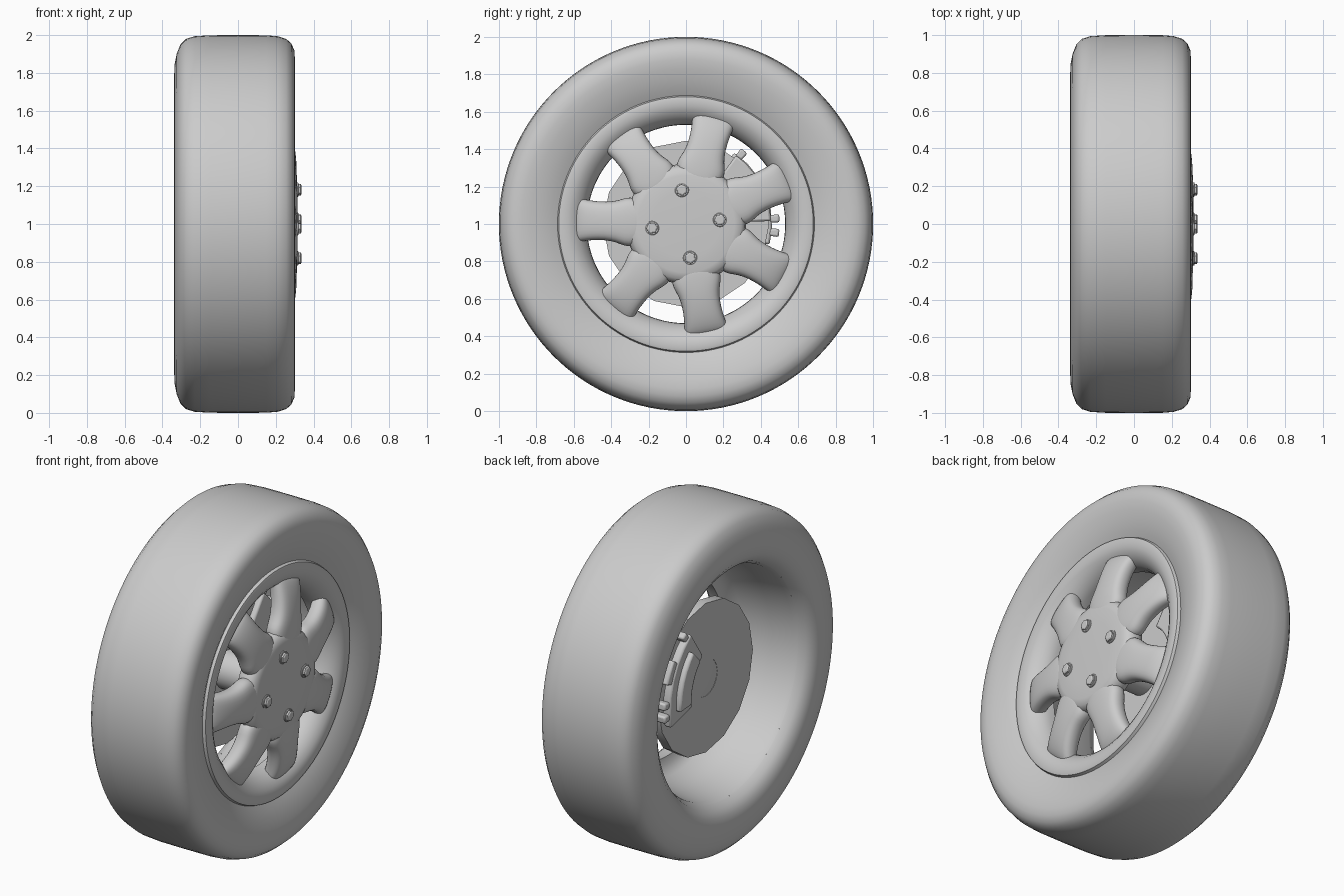
import bpy, bmesh
from math import cos, sin, pi, radians

if "Cube" in bpy.data.objects:
    bpy.data.objects.remove(bpy.data.objects["Cube"])

def finish(name, bm, angle=35, bevel=0, subsurf=0):
    bmesh.ops.recalc_face_normals(bm, faces=bm.faces)
    me = bpy.data.meshes.new(name)
    bm.to_mesh(me)
    bm.free()
    ob = bpy.data.objects.new(name, me)
    ob.location.z = 1
    bpy.context.collection.objects.link(ob)
    if bevel:
        m = ob.modifiers.new("bevel", 'BEVEL')
        m.width, m.segments = bevel, 2
    if subsurf:
        m = ob.modifiers.new("smooth", 'SUBSURF')
        m.levels = m.render_levels = subsurf
    bpy.ops.object.select_all(action='DESELECT')
    ob.select_set(True)
    bpy.context.view_layer.objects.active = ob
    if angle:
        bpy.ops.object.shade_smooth_by_angle(angle=radians(angle))
    return ob

def loft(bm, rings, closed=False, caps=False):
    rings = [[bm.verts.new(p) for p in r] for r in rings]
    n = len(rings[0])
    pairs = list(zip(rings, rings[1:])) + ([(rings[-1], rings[0])] if closed else [])
    for a, b in pairs:
        for i in range(n):
            j = (i + 1) % n
            bm.faces.new((a[i], a[j], b[j], b[i]))
    if caps:
        bm.faces.new(rings[0])
        bm.faces.new(rings[-1])

def lathe(name, profile, segs=96, closed=False, caps=False, angle=35, phase=0.0, at=(0, 0)):
    """Revolve (x, radius) points around the x axis."""
    bm = bmesh.new()
    loft(bm, [[(x, at[0] + r * cos(phase + 2 * pi * i / segs), at[1] + r * sin(phase + 2 * pi * i / segs))
               for i in range(segs)] for x, r in profile], closed, caps)
    return finish(name, bm, angle)

def sector(name, x0, x1, r0, r1, a0, a1, steps=6, bevel=0.012):
    """Plate shaped like a slice of a ring, thick along x."""
    angs = [radians(a0 + (a1 - a0) * i / steps) for i in range(steps + 1)]
    bm = bmesh.new()
    loft(bm, [[(x, r * cos(a), r * sin(a)) for x, r in
               ((x0, r0), (x1, r0), (x1, r1), (x0, r1))] for a in angs], caps=True)
    return finish(name, bm, 30, bevel)

# tyre
lathe("tire", [(-0.265, 0.68), (-0.30, 0.70), (-0.328, 0.74), (-0.338, 0.79), (-0.335, 0.85),
               (-0.325, 0.90), (-0.305, 0.95), (-0.275, 0.98), (-0.23, 0.994), (-0.15, 0.999),
               (0, 1.0), (0.15, 0.999), (0.21, 0.994), (0.255, 0.98), (0.283, 0.955),
               (0.298, 0.92), (0.301, 0.88), (0.295, 0.83), (0.28, 0.77), (0.262, 0.72), (0.245, 0.685)],
      128, angle=50)

# rim barrel and front lip
lathe("rim", [(-0.265, 0.68), (-0.24, 0.668), (-0.1, 0.65), (0.07, 0.62), (0.11, 0.57), (0.12, 0.53),
              (0.16, 0.532), (0.20, 0.545), (0.235, 0.575), (0.255, 0.605), (0.263, 0.63),
              (0.266, 0.665), (0.262, 0.68), (0.245, 0.687)], 112, angle=50)

# central hub plate
lathe("wheel_hub", [(0.18, 0.02), (0.18, 0.27), (0.20, 0.305), (0.24, 0.322), (0.28, 0.315),
                    (0.303, 0.295), (0.311, 0.26), (0.315, 0.18), (0.316, 0.02)], 64, caps=True, angle=50)

# seven rounded spokes: (radius, half width, middle x, half depth)
stations = [(0.20, 0.09, 0.25, 0.062), (0.28, 0.135, 0.25, 0.062), (0.325, 0.132, 0.249, 0.062),
            (0.37, 0.112, 0.247, 0.061), (0.43, 0.103, 0.24, 0.06), (0.50, 0.106, 0.225, 0.06),
            (0.55, 0.114, 0.207, 0.06), (0.585, 0.122, 0.19, 0.058), (0.61, 0.125, 0.165, 0.055)]

def power(v):
    return (abs(v) ** 0.72) * (1 if v >= 0 else -1)

for k in range(7):
    a = radians(75) + 2 * pi * k / 7
    bm = bmesh.new()
    rings = []
    for r, w, xm, d in stations:
        ring = []
        for i in range(16):
            t = 2 * pi * i / 16
            s = w * power(cos(t))
            ring.append((xm + d * power(sin(t)), r * cos(a) - s * sin(a), r * sin(a) + s * cos(a)))
        rings.append(ring)
    loft(bm, rings, caps=True)
    finish("spoke", bm, 60, subsurf=1)

# four hexagonal lug bolts with a collar
for k in range(4):
    a = radians(7) + k * pi / 2
    p = (0.183 * cos(a), 0.183 * sin(a))
    lathe("bolt_collar", [(0.30, 0.038), (0.318, 0.038), (0.321, 0.034)], 16, caps=True, at=p)
    lathe("lug_bolt", [(0.30, 0.032), (0.332, 0.031), (0.337, 0.022)], 6, caps=True, angle=0, at=p, phase=a)

# brake disc and its hub boss
lathe("brake_disc", [(-0.13, 0.11), (-0.13, 0.445), (-0.07, 0.445), (-0.07, 0.11)], 16, closed=True,
      angle=30, phase=pi / 2)
lathe("axle_boss", [(-0.136, 0.01), (-0.134, 0.06), (-0.128, 0.112), (0.0, 0.112), (0.19, 0.112)],
      24, caps=True, angle=40)

# brake caliper: two pads, and bridges over the disc edge
sector("caliper_back_plate", -0.215, -0.165, 0.25, 0.46, -14, 56)
sector("caliper_back_housing", -0.245, -0.20, 0.29, 0.40, -4, 46)
sector("caliper_front_plate", -0.055, -0.015, 0.27, 0.455, 2, 54)
for a0, a1 in ((-8, -3), (1, 6), (18, 34), (49, 54)):
    sector("caliper_bridge", -0.21, -0.02, 0.45, 0.50, a0, a1, 2, 0.01)
